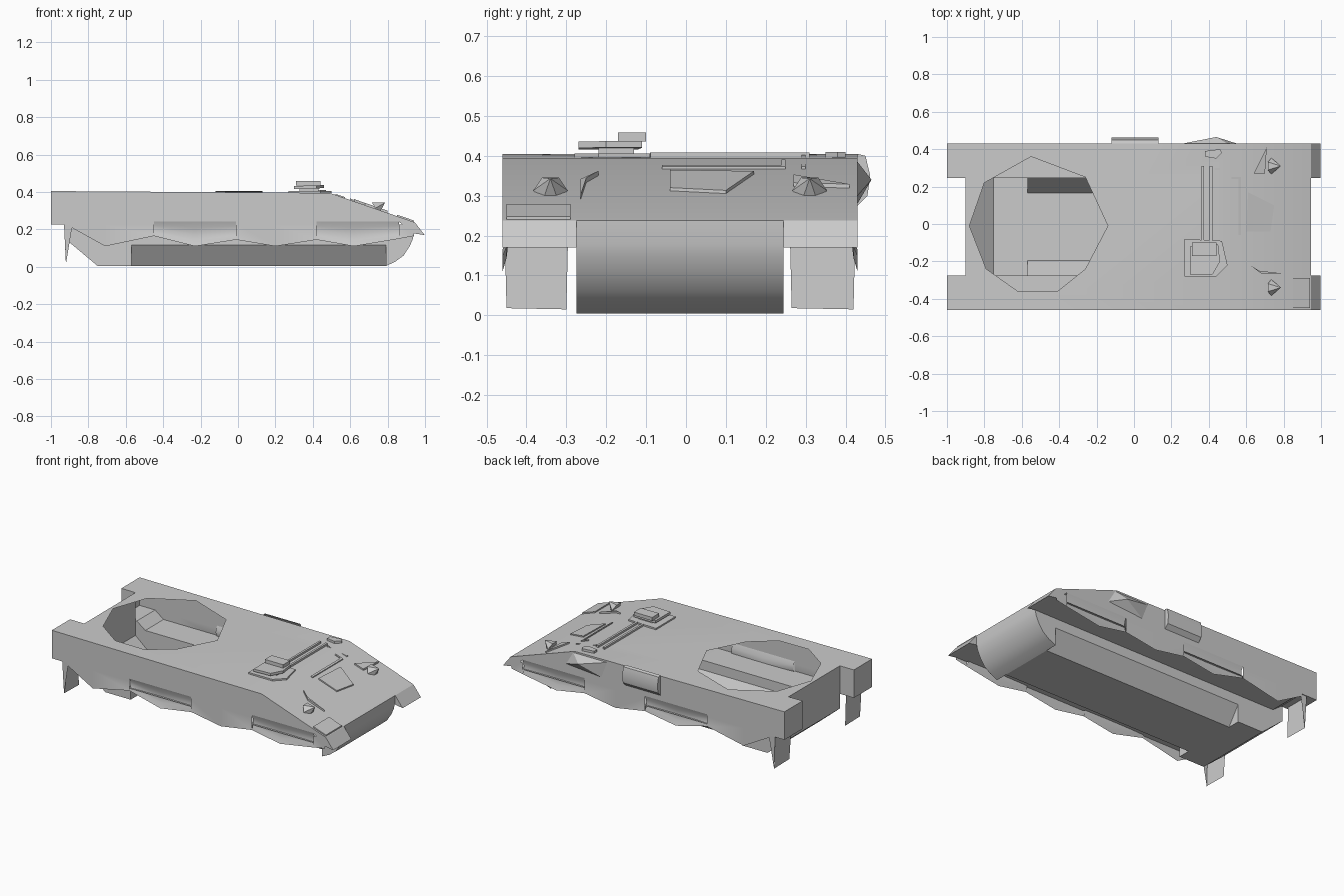
import bpy, bmesh, math
from mathutils import Vector, Matrix

if "Cube" in bpy.data.objects:
    bpy.data.objects.remove(bpy.data.objects["Cube"])

OUT = (-0.46, 0.43)      # outer side planes
INN = (-0.275, 0.245)    # inner planes of the side pods
ZF = 0.18                # pod floor height


def finish(name, bm, smooth=False):
    bmesh.ops.remove_doubles(bm, verts=bm.verts, dist=1e-4)
    bmesh.ops.recalc_face_normals(bm, faces=bm.faces)
    me = bpy.data.meshes.new(name)
    bm.to_mesh(me)
    bm.free()
    ob = bpy.data.objects.new(name, me)
    bpy.context.collection.objects.link(ob)
    if smooth:
        bpy.ops.object.select_all(action='DESELECT')
        ob.select_set(True)
        bpy.context.view_layer.objects.active = ob
        bpy.ops.object.shade_smooth_by_angle(angle=math.radians(32))
    return ob


def poly(bm, pts):
    return bm.faces.new([bm.verts.new(p) for p in pts])


def cap(bm, prof, y):
    poly(bm, [(x, y, z) for x, z in prof])


def strip(bm, prof, y0, y1):
    for (xa, za), (xb, zb) in zip(prof, prof[1:]):
        poly(bm, [(xa, y0, za), (xb, y0, zb), (xb, y1, zb), (xa, y1, za)])


def plan_prism(name, pts, z, h):
    """Low slab from a plan outline; z is a height or a function of x."""
    f = z if callable(z) else (lambda x: z)
    bm = bmesh.new()
    lo = [(x, y, f(x)) for x, y in pts]
    hi = [(x, y, f(x) + h) for x, y in pts]
    poly(bm, lo)
    poly(bm, hi)
    for i in range(len(pts)):
        j = (i + 1) % len(pts)
        poly(bm, [lo[i], lo[j], hi[j], hi[i]])
    return finish(name, bm)


def rect(x0, x1, y0, y1):
    return [(x0, y0), (x1, y0), (x1, y1), (x0, y1)]


def deck_z(x):
    return 0.405 - 0.0067 * (x + 1) if x < 0.49 else 0.395 - (x - 0.49) * 0.345


# hull shell: centre body
hull = bmesh.new()
ZR = deck_z(-0.9)
nose = [(0.945, 0.238), (0.942, ZF), (0.935, 0.15), (0.918, 0.11), (0.885, 0.06), (0.84, 0.027), (0.79, 0.004)]
strip(hull, [(-0.9, ZR), (0.49, 0.395)] + nose, *INN)
strip(hull, [(-0.57, 0.004), (-0.75, 0.004), (-0.9, 0.13), (-0.9, ZR)], *INN)
strip(hull, [(-0.57, 0.004), (0.79, 0.004)], -0.195, 0.165)
# side pods, lower walls and the chamfered belly edges
top = [(-1, 0.225), (-1, 0.405), (-0.9, ZR), (0.49, 0.395), (0.945, 0.238), (0.998, 0.17)]
floor = [(0.998, 0.17), (0.942, ZF), (-0.83, ZF), (-0.89, 0.225), (-1, 0.225)]
wall = [(-0.9, 0.225), (-0.9, 0.13), (-0.75, 0.004), (-0.57, 0.004), (-0.57, 0.118), (0.79, 0.118)]
for yo, yi, yc in zip(OUT, INN, (-0.195, 0.165)):
    strip(hull, top, yo, yi)
    strip(hull, floor, yo, yi)
    cap(hull, top + [(0.93, ZF), (0.86, 0.242), (0.42, 0.242), (0.42, 0.225), (-0.01, 0.225),
                     (-0.01, 0.242), (-0.45, 0.242), (-0.45, 0.225)], yo)
    cap(hull, [(-1, 0.405), (-0.9, ZR), (-0.9, 0.225), (-1, 0.225)], yi)
    cap(hull, [(0.945, 0.238), (0.998, 0.17), (0.942, ZF)], yi)
    cap(hull, wall + nose[:0:-1] + [(-0.83, ZF), (-0.89, 0.225)], yi)
    poly(hull, [(-0.57, yi, 0.118), (0.79, yi, 0.118), (0.79, yc, 0.004), (-0.57, yc, 0.004)])
    for x in (-0.57, 0.79):
        poly(hull, [(x, yi, 0.118), (x, yc, 0.004), (x, yi, 0.004)])
bmesh.ops.remove_doubles(hull, verts=hull.verts, dist=1e-4)

# turret opening cut through the deck
ring = [(-0.55, 0.36), (-0.8, 0.22), (-0.88, -0.01), (-0.79, -0.24), (-0.62, -0.36),
        (-0.41, -0.36), (-0.26, -0.24), (-0.14, -0.01), (-0.26, 0.25)]
inside = [f for f in hull.faces if all(v.co.z > 0.39 for v in f.verts)]
for i, (ax, ay) in enumerate(ring):
    bx, by = ring[(i + 1) % len(ring)]
    n = Vector((ay - by, bx - ax, 0)).normalized()
    o = Vector((ax, ay, 0.4))
    geom = set(inside)
    for f in inside:
        geom.update(f.edges, f.verts)
    res = bmesh.ops.bisect_plane(hull, geom=list(geom), dist=1e-5, plane_co=o, plane_no=n)
    faces = [g for g in res['geom'] if isinstance(g, bmesh.types.BMFace)]
    inside = [f for f in set(faces) if (f.calc_center_median() - o).dot(n) > 0]
bmesh.ops.delete(hull, geom=inside, context='FACES')
finish("hull", hull, True)

# scalloped side skirts, some panels dished inward
wave = [(-0.89, 0.21), (-0.71, 0.11), (-0.45, 0.165), (-0.23, 0.11), (-0.01, 0.145),
        (0.2, 0.11), (0.42, 0.145), (0.62, 0.11), (0.86, 0.15), (0.94, 0.165)]
for side, yo in zip((-1, 1), OUT):
    bm = bmesh.new()
    for (xa, za), (xb, zb) in zip(wave, wave[1:]):
        mid = (xa + xb) / 2
        dished = -0.45 < mid < -0.01 or 0.42 < mid < 0.86
        rows = 4 if dished else 1
        zt = 0.242 if dished else 0.225
        for k in range(rows):
            q = []
            for x, z, t in ((xa, za, k), (xb, zb, k), (xb, zb, k + 1), (xa, za, k + 1)):
                t /= rows
                off = -0.014 * math.sin(math.pi * t) if dished else 0
                q.append((x, yo + side * off, zt + (z - zt) * t))
            poly(bm, q)
    finish("skirt_left" if side > 0 else "skirt_right", bm, True)

# rear mud flaps: tapered sheet with one folded edge
for nm, y0, y1, fold in (("mud_flap_right", -0.455, -0.295, -0.455), ("mud_flap_left", 0.26, 0.425, 0.425)):
    bm = bmesh.new()
    poly(bm, [(-0.93, y0, 0.225), (-0.92, y0 + 0.005, 0.018), (-0.92, y1 - 0.005, 0.015), (-0.93, y1, 0.225)])
    poly(bm, [(-0.93, fold, 0.225), (-0.92, fold * 0.99, 0.016), (-0.885, fold, 0.225)])
    finish(nm, bm)

# commander's hatch and sight stack
plan_prism("hatch_base", [(0.27, -0.08), (0.47, -0.09), (0.5, -0.22), (0.44, -0.28), (0.27, -0.28)], 0.396, 0.01)
plan_prism("hatch_lid", [(0.3, -0.12), (0.45, -0.11), (0.46, -0.2), (0.42, -0.27), (0.3, -0.27)],
           lambda x: 0.416 + 0.03 * (x - 0.3), 0.016)
plan_prism("hatch_neck", rect(0.33, 0.43, -0.22, -0.13), 0.4, 0.03)
plan_prism("sight_cap", rect(0.31, 0.44, -0.17, -0.1), 0.436, 0.022)

# deck rails, grille frame and front plate
for i, x in enumerate((0.36, 0.405)):
    plan_prism(f"deck_rail_{i}", rect(x, x + 0.014, -0.09, 0.31), 0.392, 0.016)
for i, (x, w, y0, y1) in enumerate(((0.56, 0.012, -0.06, 0.25), (0.43, 0.14, 0.29, 0.3), (0.52, 0.04, 0.24, 0.25))):
    plan_prism(f"engine_cover_rim_{i}", rect(x, x + w, y0, y1), deck_z, 0.006)
plan_prism("driver_plate", [(0.6, -0.04), (0.73, -0.04), (0.75, 0.1), (0.61, 0.17)], deck_z, 0.008)
plan_prism("side_vent", [(0.38, 0.36), (0.44, 0.35), (0.47, 0.38), (0.46, 0.4), (0.38, 0.39)], 0.394, 0.016)

# pointed headlamp guards
for nm, y in (("lamp_right", -0.34), ("lamp_left", 0.31)):
    bm = bmesh.new()
    bmesh.ops.create_cone(bm, cap_ends=True, segments=6, radius1=0.043, radius2=0.0, depth=0.06)
    bm.transform(Matrix.Translation((0.76, y, 0.328)) @ Matrix.Rotation(math.radians(60), 4, 'Y'))
    finish(nm, bm)

# brackets on the glacis and right fender pad
plan_prism("fender_pad", rect(0.85, 0.94, -0.45, -0.29), deck_z, 0.008)
plan_prism("glacis_bracket_left", [(0.64, 0.27), (0.7, 0.27), (0.71, 0.41)], deck_z, 0.01)
plan_prism("glacis_bracket_right", [(0.62, -0.22), (0.68, -0.265), (0.8, -0.265), (0.67, -0.25)], deck_z, 0.012)

# left side exhaust cover and stowage panel
bm = bmesh.new()
tip = (0.44, 0.465, 0.34)
base = [(0.26, 0.43, 0.385), (0.5, 0.43, 0.385), (0.55, 0.43, 0.3), (0.3, 0.43, 0.28)]
for i in range(4):
    poly(bm, [base[i], base[(i + 1) % 4], tip])
finish("exhaust_cover", bm)
bm = bmesh.new()
sec = [(0.43, 0.405), (0.45, 0.4), (0.462, 0.35), (0.455, 0.3), (0.43, 0.275)]
for (ya, za), (yb, zb) in zip(sec, sec[1:]):
    poly(bm, [(-0.12, ya, za), (0.13, ya, za), (0.13, yb, zb), (-0.12, yb, zb)])
for x in (-0.12, 0.13):
    poly(bm, [(x, y, z) for y, z in sec])
finish("side_stowage_panel", bm, True)
